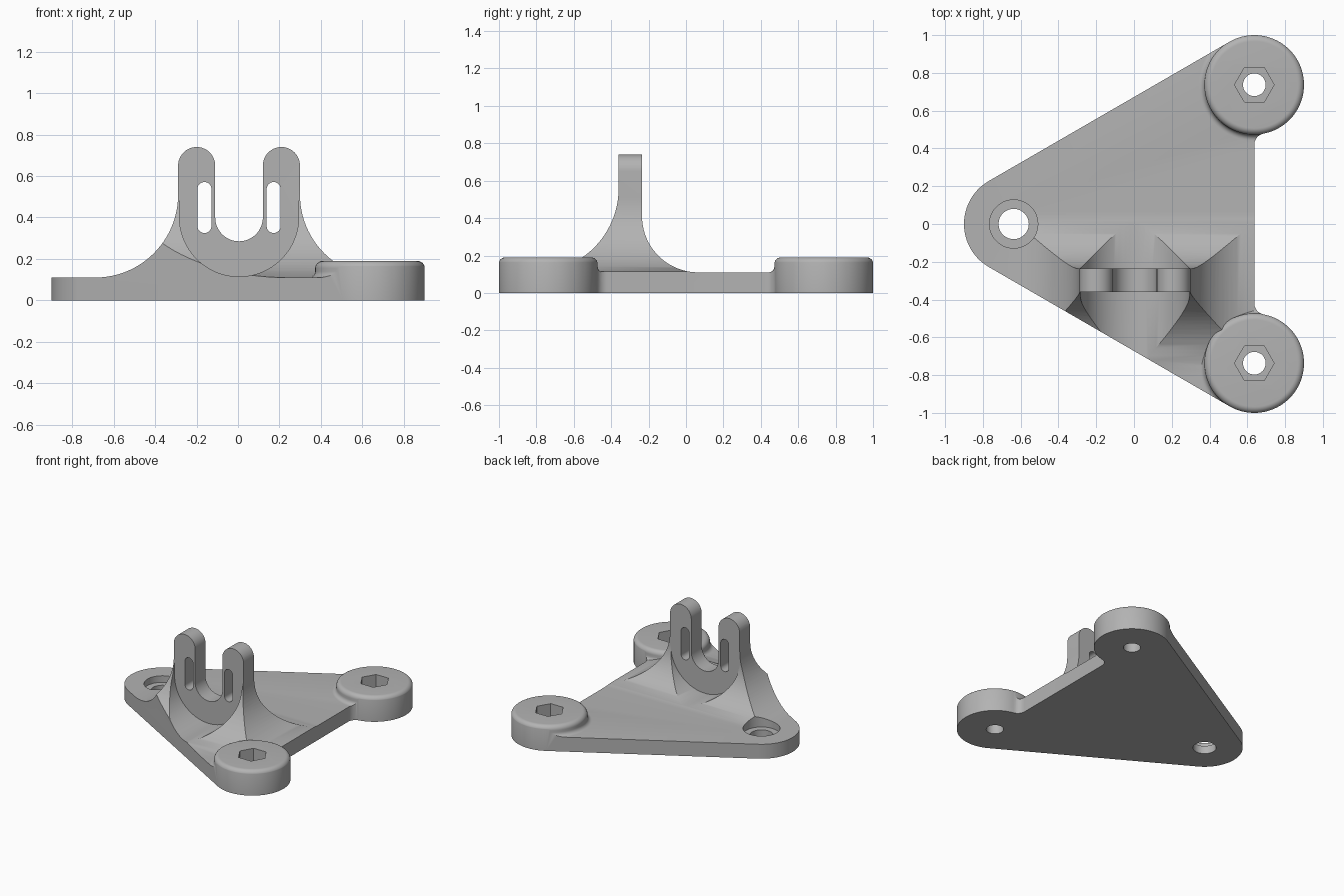
import bpy, bmesh
from math import radians, cos, sin, atan2, sqrt, pi

if "Cube" in bpy.data.objects:
    bpy.data.objects.remove(bpy.data.objects["Cube"])

grey = bpy.data.materials.new("plain_grey")
grey.use_nodes = True
colour = (0.45, 0.45, 0.45, 1)
grey.diffuse_color = colour
grey.node_tree.nodes["Principled BSDF"].inputs["Base Color"].default_value = colour

PLATE, BOSS_TOP, TOP = 0.11, 0.19, 0.74
R, PX, PY = 0.263, 0.637, 0.737      # pad radius and pad centres
CX, HALF, GAP = 0.005, 0.294, 0.115  # bracket centre, half width, slot radius
FRONT, BACK = -0.36, -0.235          # bracket faces


def arc(cx, cy, r, a0, a1, n=24):
    steps = [radians(a0 + (a1 - a0) * i / n) for i in range(n + 1)]
    return [(cx + r * cos(a), cy + r * sin(a)) for a in steps]


def finish(name, bm):
    bmesh.ops.remove_doubles(bm, verts=bm.verts, dist=1e-5)
    bmesh.ops.recalc_face_normals(bm, faces=bm.faces)
    mesh = bpy.data.meshes.new(name)
    bm.to_mesh(mesh)
    bm.free()
    mesh.materials.append(grey)
    obj = bpy.data.objects.new(name, mesh)
    bpy.context.collection.objects.link(obj)
    return obj


def prism(name, pts, axis, lo, hi):
    """Extrude a 2D profile along an axis."""
    place = {"x": lambda p, d: (d, p[0], p[1]),
             "y": lambda p, d: (p[0], d, p[1]),
             "z": lambda p, d: (p[0], p[1], d)}[axis]
    bm = bmesh.new()
    rings = [[bm.verts.new(place(p, d)) for p in pts] for d in (lo, hi)]
    for ring in rings:
        bm.faces.new(ring)
    for i in range(len(pts)):
        j = (i + 1) % len(pts)
        bm.faces.new((rings[0][i], rings[0][j], rings[1][j], rings[1][i]))
    return finish(name, bm)


def lathe(name, profile, cx, cy, n=96):
    bm = bmesh.new()
    rings = [[bm.verts.new((cx + r * cos(2 * pi * i / n), cy + r * sin(2 * pi * i / n), z))
              for i in range(n)] for r, z in profile]
    bm.faces.new(rings[0])
    bm.faces.new(rings[-1])
    for a, b in zip(rings, rings[1:]):
        for i in range(n):
            j = (i + 1) % n
            bm.faces.new((a[i], a[j], b[j], b[i]))
    return finish(name, bm)


def combine(obj, tool, operation):
    mod = obj.modifiers.new("combine", "BOOLEAN")
    mod.object, mod.operation, mod.solver = tool, operation, "EXACT"
    bpy.context.view_layer.objects.active = obj
    bpy.ops.object.modifier_apply(modifier=mod.name)
    bpy.data.objects.remove(tool)


def drill(obj, cx, cy, r, lo, hi, n=48):
    combine(obj, prism("cutter", arc(cx, cy, r, 0, 360, n)[:-1], "z", lo, hi), "DIFFERENCE")


# Bracket from the front: two round-ended prongs flaring into the plate
RX = 0.4
zc = PLATE + RX
tip = (HALF - GAP) / 2
px = HALF - tip
front_profile = (
    [(CX - HALF - RX, 0.04)]
    + arc(CX - HALF - RX, zc, RX, -90, 0)
    + arc(CX - px, TOP - tip, tip, 180, 0)
    + arc(CX, 0.4, GAP, 180, 360)
    + arc(CX + px, TOP - tip, tip, 180, 0)
    + arc(CX + HALF + RX, zc, RX, 180, 270)
    + [(CX + HALF + RX, 0.04)])
bracket = prism("bracket", front_profile, "y", -1.1, 0.5)

# Bracket from the side: thin wall with a wide front sweep and a tighter back one
RF, RB = 0.45, 0.3
side_profile = (
    [(FRONT - RF, 0.02)]
    + arc(FRONT - RF, PLATE + RF, RF, -90, 0)
    + [(FRONT, 0.8), (BACK, 0.8)]
    + arc(BACK + RB, PLATE + RB, RB, 180, 270)
    + [(BACK + RB, 0.02)])
combine(bracket, prism("cutter", side_profile, "x", -1.2, 1.2), "INTERSECT")

# Round troughs in front of and behind the wall
TR = 0.288
trough = arc(CX, 0.403, TR, 180, 360, 48) + [(CX + TR, 0.9), (CX - TR, 0.9)]
for lo, hi in ((-1.3, FRONT), (BACK, 0.7)):
    combine(bracket, prism("cutter", trough, "y", lo, hi), "DIFFERENCE")

# Long slots through the prongs
SR = 0.034
for s in (-1, 1):
    x = CX + s * 0.167
    slot = arc(x, 0.537, SR, 0, 180, 12) + arc(x, 0.359, SR, 180, 360, 12)
    combine(bracket, prism("cutter", slot, "y", -0.6, 0.0), "DIFFERENCE")

# Base slab with raised, rounded pads
base = prism("mounting_bracket", [(-1.2, -1.2), (1.2, -1.2), (1.2, 1.2), (-1.2, 1.2)],
             "z", 0, PLATE)
combine(base, bracket, "UNION")
RP, F, E = R + 0.0015, 0.03, 0.035
pad_profile = ([(RP + F, 0.05)]
               + arc(RP + F, PLATE + F, F, 270, 180, 6)
               + arc(RP - E, BOSS_TOP - E, E, 0, 90, 8))
for s in (-1, 1):
    combine(base, lathe("pad", pad_profile, PX, s * PY), "UNION")

# Trim everything to the rounded triangular outline
tangent = 90 + atan2(PY, 2 * PX) * 180 / pi
NR = 0.06
ny = PY - sqrt((R + NR) ** 2 - NR ** 2)
neck = atan2(PY - ny, NR) * 180 / pi
lower = (arc(PX, -PY, R, -tangent, neck, 64)
         + arc(PX + NR, -ny, NR, 180 + neck, 180, 10))
outline = (arc(-PX, 0, R, tangent, 360 - tangent, 40) + lower
           + [(x, -y) for x, y in reversed(lower)])
combine(base, prism("cutter", outline, "z", -0.2, 1), "INTERSECT")

# Bolt holes: a counterbore on the low corner, hex pockets in the pads
drill(base, -PX, 0, 0.128, 0.06, 0.6)
drill(base, -PX, 0, 0.08, -0.1, 0.6)
for s in (-1, 1):
    drill(base, PX, s * PY, 0.105, 0.09, 0.6, 6)
    drill(base, PX, s * PY, 0.06, -0.1, 0.6)

bpy.ops.object.select_all(action="DESELECT")
base.select_set(True)
bpy.context.view_layer.objects.active = base
bpy.ops.object.shade_smooth_by_angle(angle=radians(30))
